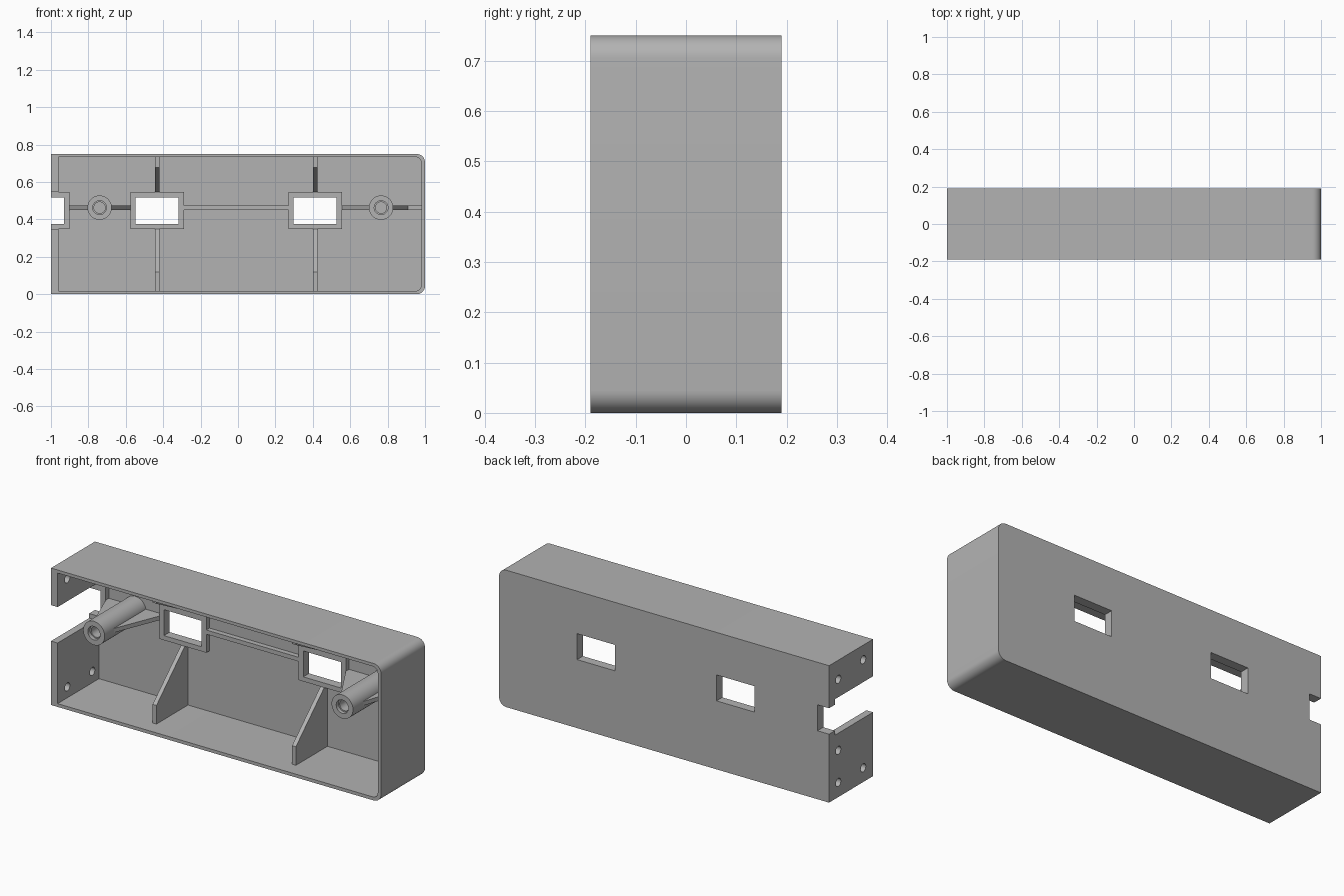
import bpy, bmesh
from math import sin, cos, pi, radians

if "Cube" in bpy.data.objects:
    bpy.data.objects.remove(bpy.data.objects["Cube"])

grey = bpy.data.materials.new("plain grey")
grey.use_nodes = True
COLOUR = (0.45, 0.45, 0.45, 1)
grey.diffuse_color = COLOUR
grey.node_tree.nodes["Principled BSDF"].inputs["Base Color"].default_value = COLOUR

FRONT, BACK, FLOOR, RIM = -0.19, 0.19, 0.168, 0.14   # depths along y
MID, HALF = 0.463, 0.0115                            # rib centre height, half thickness


def prism(name, points, lo, hi, axis="y"):
    """Extrude a closed profile along an axis; points are the other two coordinates."""
    place = {"x": lambda p, t: (t, p[0], p[1]),
             "y": lambda p, t: (p[0], t, p[1]),
             "z": lambda p, t: (p[0], p[1], t)}[axis]
    bm = bmesh.new()
    a = [bm.verts.new(place(p, lo)) for p in points]
    b = [bm.verts.new(place(p, hi)) for p in points]
    bm.faces.new(a)
    bm.faces.new(b[::-1])
    for i in range(len(a)):
        j = (i + 1) % len(a)
        bm.faces.new((a[i], b[i], b[j], a[j]))
    bmesh.ops.recalc_face_normals(bm, faces=bm.faces)
    mesh = bpy.data.meshes.new(name)
    bm.to_mesh(mesh)
    bm.free()
    mesh.materials.append(grey)
    obj = bpy.data.objects.new(name, mesh)
    bpy.context.collection.objects.link(obj)
    return obj


def rect(x0, x1, z0, z1):
    return [(x0, z0), (x1, z0), (x1, z1), (x0, z1)]


def rounded(x0, x1, z0, z1, r, n=10):
    """Rectangle with its two +x corners rounded."""
    arc = [(r * sin(pi / 2 * i / n), r * cos(pi / 2 * i / n)) for i in range(n + 1)]
    low = [(x1 - r + s, z0 + r - c) for s, c in arc]
    high = [(x1 - r + s, z1 - r + c) for s, c in reversed(arc)]
    return [(x0, z0)] + low + high + [(x0, z1)]


def circle(u, v, r, n=32):
    return [(u + r * cos(2 * pi * i / n), v + r * sin(2 * pi * i / n)) for i in range(n)]


def cut(obj, cutters):
    """Subtract cutters from an object, then remove them."""
    bpy.context.view_layer.objects.active = obj
    for c in cutters:
        c.hide_render = True
        mod = obj.modifiers.new("cut", "BOOLEAN")
        mod.operation, mod.solver, mod.object = "DIFFERENCE", "EXACT", c
        bpy.ops.object.modifier_apply(modifier=mod.name)
        bpy.data.objects.remove(c)


def smooth(obj):
    bpy.ops.object.select_all(action="DESELECT")
    obj.select_set(True)
    bpy.context.view_layer.objects.active = obj
    bpy.ops.object.shade_smooth_by_angle(angle=radians(30))


# Openings: two windows and the side notch
WINDOWS = {"right": (-0.575, -0.29), "left": (0.27, 0.555)}
Z0, Z1 = 0.35, 0.547
SILL, HEAD, SIDE = 0.375, 0.517, 0.028


def window_cutter(x0, x1):
    return prism("window_cutter", rect(x0 + SIDE, x1 - SIDE, SILL, HEAD), 0, 0.3)


def notch_cutter():
    return prism("notch_cutter", rect(-1.1, -0.93, SILL, HEAD), 0, 0.3)


# Open-fronted tray
tray = prism("tray", rounded(-1, 1, 0, 0.75, 0.045), FRONT, BACK)
cutters = [prism("cavity", rounded(-0.96, 0.98, 0.018, 0.733, 0.03), -0.3, FLOOR),
           prism("wall_notch", rect(-1.1, -0.95, Z0, Z1), -0.3, RIM),
           notch_cutter()]
cutters += [window_cutter(*w) for w in WINDOWS.values()]
for y, z in [(-0.106, 0.67), (0.11, 0.645), (0.11, 0.256), (-0.106, 0.078), (0.11, 0.08)]:
    cutters.append(prism("screw_hole", circle(y, z, 0.022), -1.1, -0.9, "x"))
cut(tray, cutters)
smooth(tray)

# Raised frames around the openings
for side, (x0, x1) in WINDOWS.items():
    frame = prism(side + "_window_frame", rect(x0, x1, Z0, Z1), RIM, FLOOR + 0.005)
    cut(frame, [window_cutter(x0, x1)])
notch_frame = prism("notch_frame", rect(-0.961, -0.9, Z0, Z1), RIM, FLOOR + 0.005)
cut(notch_frame, [notch_cutter()])

# Gussets above and below each window
LIP = -0.105
for side, x in (("right", -0.432), ("left", 0.413)):
    prism(side + "_lower_gusset",
          [(LIP, 0.01), (LIP, 0.12), (RIM, Z0), (0.175, Z0), (0.175, 0.01)],
          x - HALF, x + HALF, "x")
    prism(side + "_upper_gusset",
          [(LIP, 0.74), (LIP, 0.677), (RIM, Z1), (0.175, Z1), (0.175, 0.74)],
          x - HALF, x + HALF, "x")

# Straight rib joining the windows
prism("middle_rib", rect(-0.291, 0.271, MID - HALF, MID + HALF), RIM, FLOOR + 0.005)

# Screw bosses with countersunk bores and sloping ribs on both sides
BOSS_R, TOP = 0.065, -0.13
for side, x, left_end, right_end, foot in (
        ("right", -0.74, -0.9, -0.575, -0.575), ("left", 0.765, 0.555, 0.985, 0.91)):
    boss = prism(side + "_boss", circle(x, MID, BOSS_R, 48), FRONT, FLOOR + 0.005)
    cut(boss, [prism("bore", circle(x, MID, 0.03), -0.3, 0.12),
               prism("counterbore", circle(x, MID, 0.037), -0.3, -0.17)])
    smooth(boss)
    prism(side + "_boss_outer_rib",
          [(x - 0.055, TOP), (x - 0.055, 0.175), (left_end, 0.175), (left_end, RIM)],
          MID - HALF, MID + HALF, "z")
    prism(side + "_boss_inner_rib",
          [(x + 0.055, TOP), (foot, RIM), (right_end, RIM),
           (right_end, 0.175), (x + 0.055, 0.175)][:2 if foot == right_end else 5]
          + ([(foot, 0.175), (x + 0.055, 0.175)] if foot == right_end else []),
          MID - HALF, MID + HALF, "z")
